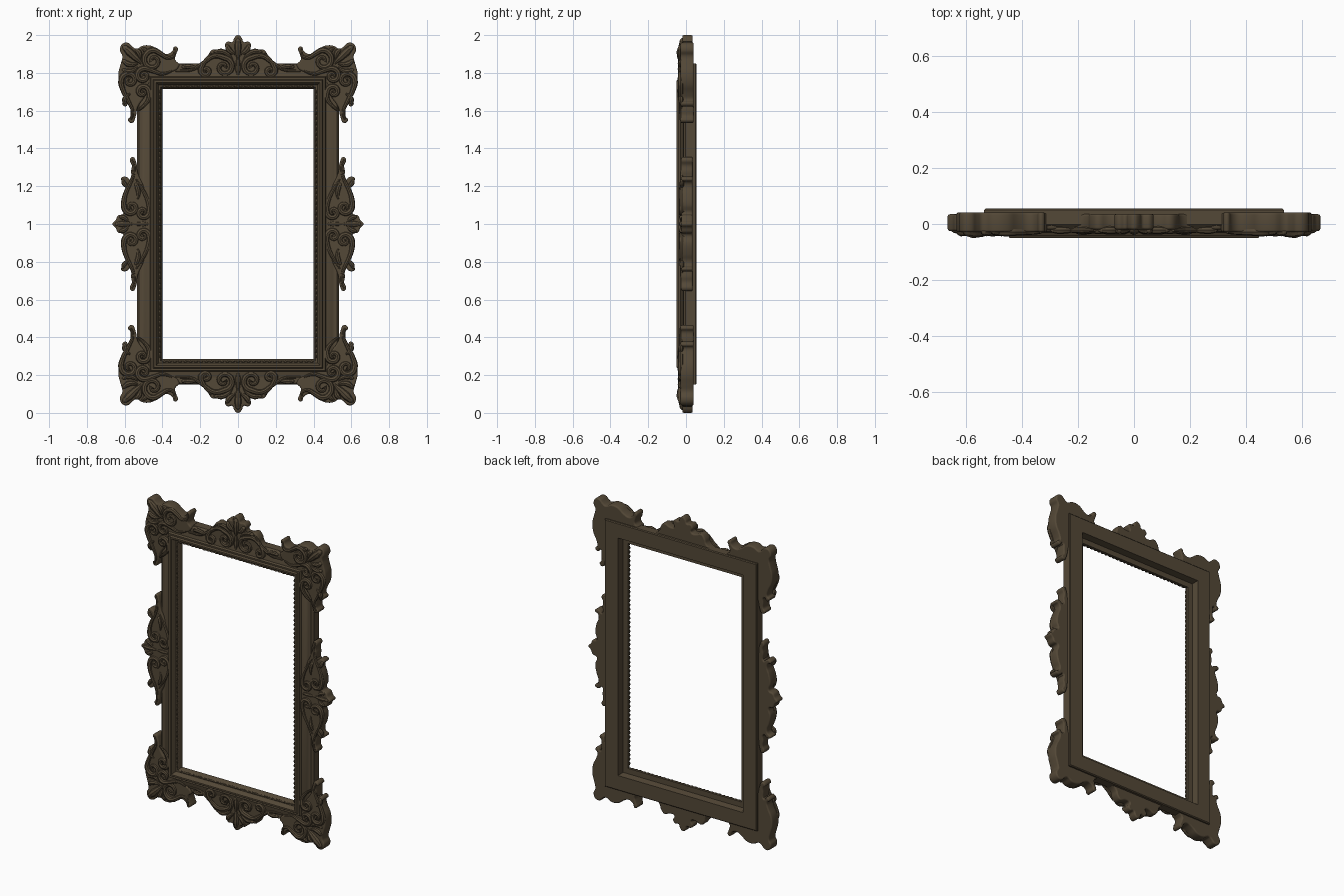
import bpy, bmesh
from math import pi, cos, sin, radians
from mathutils import Matrix

if "Cube" in bpy.data.objects:
    bpy.data.objects.remove(bpy.data.objects["Cube"])

wood = bpy.data.materials.new("dark_brown_wood")
wood.use_nodes = True
COLOUR = (0.088, 0.065, 0.038, 1)
wood.diffuse_color = COLOUR
wood.node_tree.nodes["Principled BSDF"].inputs["Base Color"].default_value = COLOUR


def finish(ob, mirror):
    """Mirror in the frame plane, turn into a mesh and shade."""
    if any(mirror):
        mod = ob.modifiers.new("mirror", "MIRROR")
        mod.use_axis = mirror
        mod.use_mirror_merge = False
    bpy.ops.object.select_all(action='DESELECT')
    ob.select_set(True)
    bpy.context.view_layer.objects.active = ob
    bpy.ops.object.convert(target='MESH')
    bpy.ops.object.shade_smooth_by_angle(angle=radians(40))


def curve_object(name, splines, y, flat):
    """Curve drawn in the upright plane; points are (x, height from middle, radius)."""
    cu = bpy.data.curves.new(name, 'CURVE')
    cu.dimensions = '2D' if flat else '3D'
    cu.fill_mode = 'BOTH' if flat else 'FULL'
    cu.use_fill_caps = not flat
    cu.resolution_u = 4
    for pts in splines:
        sp = cu.splines.new('BEZIER')
        sp.bezier_points.add(len(pts) - 1)
        sp.use_cyclic_u = flat
        for bp, (x, h, r) in zip(sp.bezier_points, pts):
            bp.co = (x, h, 0)
            bp.radius = r
            bp.handle_left_type = bp.handle_right_type = 'AUTO'
    cu.materials.append(wood)
    ob = bpy.data.objects.new(name, cu)
    ob.location = (0, y, 1)
    ob.rotation_euler = (pi / 2, 0, 0)
    bpy.context.collection.objects.link(ob)
    return ob


def plate(name, outline, y, thick, mirror, sym=None):
    """Carved backing slab with a rounded rim."""
    pts = list(outline)
    if sym == 'x':
        pts += [(-x, h) for x, h in reversed(outline) if x > 0]
    if sym == 'z':
        pts += [(x, -h) for x, h in reversed(outline) if h > 0]
    ob = curve_object(name, [[(x, h, 1) for x, h in pts]], y, True)
    rim = 0.008
    ob.data.bevel_depth = rim
    ob.data.bevel_resolution = 2
    ob.data.offset = -rim
    ob.data.extrude = thick / 2 - rim
    finish(ob, mirror)


def tubes(name, splines, y, mirror):
    ob = curve_object(name, splines, y, False)
    ob.data.bevel_depth = 0.016
    ob.data.bevel_resolution = 2
    finish(ob, mirror)


def scroll(cx, ch, r, start, turn, tail):
    """Tapering stem that winds into a volute."""
    n = len(tail)
    pts = [(x, h, 0.35 + 0.65 * i / n) for i, (x, h) in enumerate(tail)]
    steps = 11
    for i in range(steps):
        t = i / (steps - 1)
        a = radians(start) + turn * 2 * pi * 1.3 * t
        rad = r * (1 - 0.9 * t)
        pts.append((cx + rad * cos(a), ch + rad * sin(a), 1 - 0.45 * t))
    pts[-1] = (pts[-1][0], pts[-1][1], 0.95)
    return pts


def leaf(x0, h0, x1, h1, fat=1.0, bend=0.0):
    """Teardrop lobe from root to tip."""
    dx, dh = x1 - x0, h1 - h0
    pts = []
    for t, r in ((0, 0.3), (0.3, 0.8), (0.65, 1), (0.9, 0.65), (1, 0.1)):
        b = bend * sin(pi * t)
        pts.append((x0 + dx * t - dh * b, h0 + dh * t + dx * b, r * fat))
    return pts


# Mitred moulding: (distance from opening, depth), swept round the four corners
profile = [(0, -0.005), (0.01, -0.02), (0.02, -0.022), (0.025, -0.036),
           (0.034, -0.05), (0.044, -0.05), (0.05, -0.04), (0.06, -0.041),
           (0.066, -0.03), (0.095, -0.021), (0.112, -0.012), (0.124, -0.014),
           (0.135, -0.002), (0.135, 0.05), (0.13, 0.055), (0.04, 0.055),
           (0.034, 0.012), (0, 0.012)]
bm = bmesh.new()
rings = []
for sx, sz in ((1, 1), (-1, 1), (-1, -1), (1, -1)):
    rings.append([bm.verts.new((sx * (0.4 + d), y, sz * (0.715 + d))) for d, y in profile])
for k in range(4):
    a, b = rings[k], rings[(k + 1) % 4]
    for i in range(len(profile)):
        j = (i + 1) % len(profile)
        bm.faces.new((a[i], a[j], b[j], b[i]))
bmesh.ops.recalc_face_normals(bm, faces=bm.faces)
me = bpy.data.meshes.new("frame_moulding")
bm.to_mesh(me)
bm.free()
me.materials.append(wood)
ob = bpy.data.objects.new("frame_moulding", me)
ob.location.z = 1
bpy.context.collection.objects.link(ob)
finish(ob, (False, False, False))

# Beaded strip on the inner lip
bm = bmesh.new()


def bead_row(half, other, upright):
    count = round(2 * half / 0.028)
    for i in range(count + 1):
        s = -half + 2 * half * i / count
        for side in (-other, other):
            pos = (side, -0.021, s) if upright else (s, -0.021, side)
            size = (0.7, 0.8, 1.4) if upright else (1.4, 0.8, 0.7)
            bmesh.ops.create_uvsphere(bm, u_segments=8, v_segments=5, radius=0.008,
                                      matrix=Matrix.Translation(pos) @ Matrix.Diagonal((*size, 1)))


bead_row(0.70, 0.413, True)
bead_row(0.39, 0.728, False)
me = bpy.data.meshes.new("lip_beads")
bm.to_mesh(me)
bm.free()
me.materials.append(wood)
ob = bpy.data.objects.new("lip_beads", me)
ob.location.z = 1
bpy.context.collection.objects.link(ob)
finish(ob, (False, False, False))

BOTH, X, Z = (True, True, False), (True, False, False), (False, True, False)

# Top and bottom crests
plate("crest_plate", [
    (0, 1.0), (0.02, 0.985), (0.03, 0.963), (0.055, 0.965), (0.07, 0.945), (0.06, 0.918),
    (0.09, 0.912), (0.13, 0.925), (0.155, 0.9), (0.165, 0.87), (0.2, 0.845),
    (0.25, 0.838), (0.31, 0.845), (0.34, 0.8), (0.2, 0.785), (0, 0.78)],
    0.008, 0.055, Z, 'x')
tubes("crest_scrolls", [
    scroll(0.075, 0.83, 0.052, 90, 1, [(0.33, 0.81), (0.25, 0.815), (0.18, 0.855), (0.125, 0.89)]),
    scroll(0.17, 0.81, 0.026, 0, -1, [(0.14, 0.905), (0.175, 0.86)]),
    leaf(0.015, 0.9, 0.06, 0.95, 1.0, -0.15),
    leaf(0.03, 0.87, 0.13, 0.91, 0.9, 0.2),
    leaf(0.21, 0.82, 0.3, 0.83, 0.9, 0.1)], -0.022, BOTH)
tubes("crest_finial", [leaf(0, 0.87, 0, 0.985, 1.2), leaf(0, 0.89, 0, 0.78, 0.9)], -0.02, Z)

# Corner ornaments
plate("corner_plate", [
    (0.31, 0.84), (0.333, 0.87), (0.325, 0.905), (0.318, 0.93), (0.335, 0.94), (0.348, 0.915),
    (0.375, 0.9), (0.41, 0.912), (0.45, 0.94), (0.5, 0.945), (0.54, 0.928), (0.56, 0.94),
    (0.58, 0.958), (0.61, 0.955), (0.625, 0.92), (0.612, 0.89), (0.62, 0.85), (0.633, 0.8),
    (0.628, 0.74), (0.605, 0.69), (0.598, 0.655), (0.613, 0.64), (0.595, 0.622), (0.577, 0.64),
    (0.57, 0.6), (0.57, 0.57), (0.583, 0.55), (0.56, 0.535), (0.543, 0.565), (0.53, 0.62),
    (0.49, 0.68), (0.46, 0.76), (0.4, 0.79)], 0.006, 0.07, BOTH)
tubes("corner_scrolls", [
    scroll(0.45, 0.865, 0.055, 90, -1, [(0.333, 0.928), (0.34, 0.89), (0.37, 0.88), (0.41, 0.902)]),
    scroll(0.575, 0.76, 0.043, 0, 1, [(0.568, 0.55), (0.557, 0.59), (0.58, 0.65), (0.609, 0.71)]),
    scroll(0.5, 0.785, 0.038, 90, -1, [(0.35, 0.81), (0.4, 0.795), (0.45, 0.81)]),
    scroll(0.505, 0.7, 0.034, 180, -1, [(0.53, 0.6), (0.495, 0.63), (0.472, 0.665)]),
    leaf(0.51, 0.85, 0.61, 0.945, 1.4),
    leaf(0.52, 0.87, 0.545, 0.925, 1.0, 0.2),
    leaf(0.53, 0.85, 0.61, 0.87, 1.0, -0.2),
    leaf(0.53, 0.83, 0.615, 0.82, 0.9, -0.2),
    leaf(0.48, 0.89, 0.51, 0.93, 0.8, 0.2),
    leaf(0.57, 0.69, 0.6, 0.632, 0.9, 0.2)], -0.028, BOTH)

# Side ornaments
plate("side_plate", [
    (0.665, 0), (0.648, 0.02), (0.635, 0.045), (0.607, 0.055), (0.617, 0.1), (0.607, 0.16),
    (0.593, 0.2), (0.6, 0.222), (0.62, 0.235), (0.608, 0.25), (0.585, 0.246), (0.57, 0.235),
    (0.566, 0.28), (0.562, 0.31), (0.573, 0.34), (0.556, 0.355), (0.54, 0.33), (0.53, 0.27),
    (0.5, 0.2), (0.475, 0.1), (0.465, 0)], 0.005, 0.06, X, 'z')
tubes("side_scrolls", [
    scroll(0.565, 0.088, 0.038, 0, -1,
           [(0.56, 0.345), (0.55, 0.3), (0.56, 0.24), (0.588, 0.18), (0.603, 0.13)]),
    scroll(0.503, 0.062, 0.033, 180, 1, [(0.54, 0.24), (0.51, 0.19), (0.477, 0.12)]),
    leaf(0.57, 0.19, 0.612, 0.24, 0.8, -0.15),
    leaf(0.53, 0.13, 0.545, 0.22, 0.9, 0.1),
    leaf(0.58, 0.01, 0.63, 0.038, 0.9, 0.15)], -0.022, BOTH)
tubes("side_finial", [leaf(0.55, 0, 0.655, 0, 1.1), leaf(0.56, 0, 0.47, 0, 0.9)], -0.02, X)
